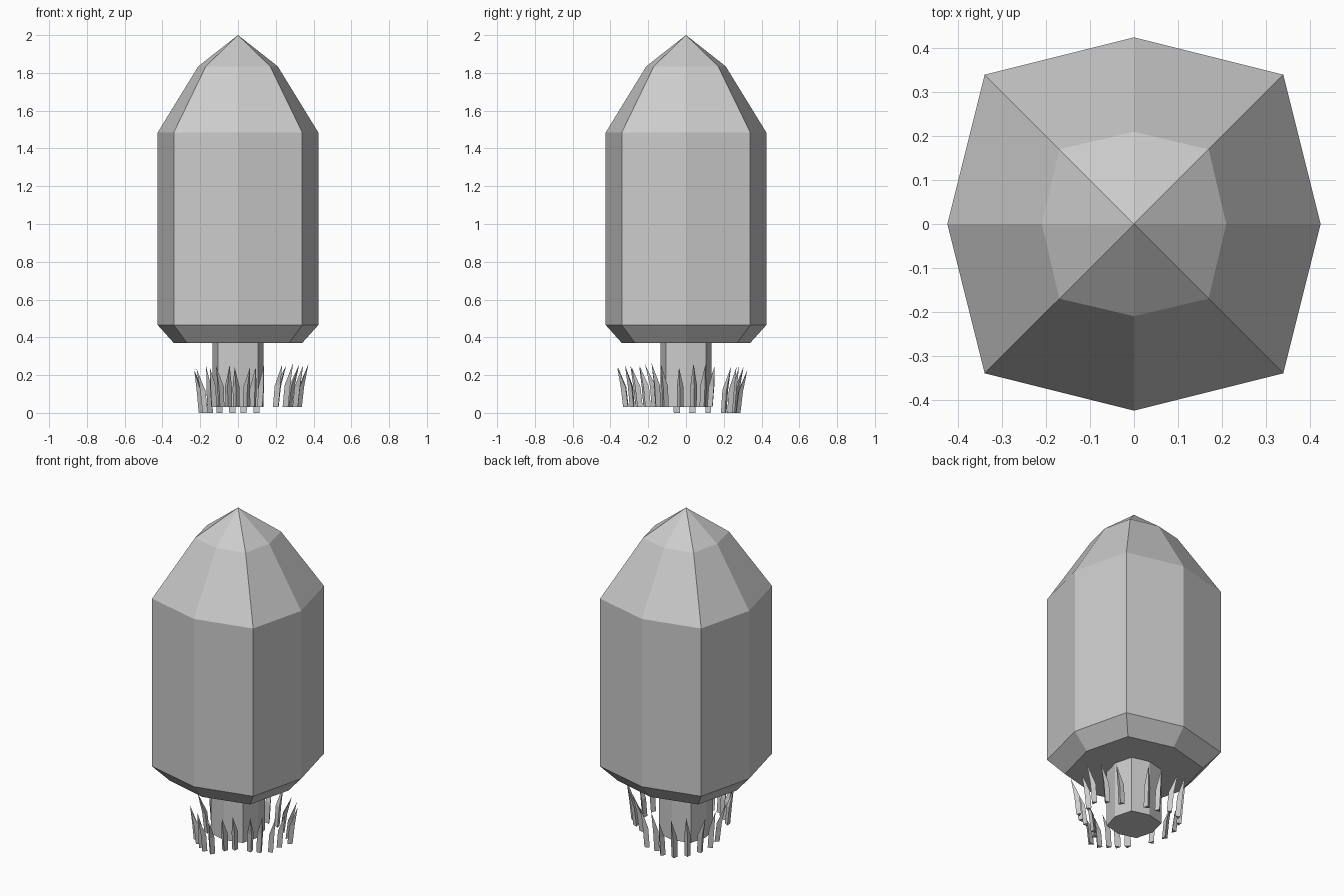
import bpy, bmesh, math, random
from mathutils import Vector

if "Cube" in bpy.data.objects:
    bpy.data.objects.remove(bpy.data.objects["Cube"])

random.seed(4)

def make_object(name, bm):
    bmesh.ops.recalc_face_normals(bm, faces=bm.faces)
    mesh = bpy.data.meshes.new(name)
    bm.to_mesh(mesh)
    bm.free()
    obj = bpy.data.objects.new(name, mesh)
    bpy.context.collection.objects.link(obj)
    return obj

def bridge(bm, a, b):
    n = len(a)
    for i in range(n):
        bm.faces.new((a[i], a[(i + 1) % n], b[(i + 1) % n], b[i]))

def fan(bm, ring, point):
    tip = bm.verts.new(point)
    for i in range(len(ring)):
        bm.faces.new((ring[i], ring[(i + 1) % len(ring)], tip))

def octagon(bm, axis, diag, z):
    # Bulged square: side midpoints at axis, corners at (diag, diag)
    ring = []
    for i in range(8):
        a = i * math.pi / 4
        r = axis if i % 2 == 0 else diag * math.sqrt(2)
        ring.append(bm.verts.new((r * math.cos(a), r * math.sin(a), z)))
    return ring

def stacked(name, levels, apex=None):
    bm = bmesh.new()
    rings = [octagon(bm, *lv) for lv in levels]
    for a, b in zip(rings, rings[1:]):
        bridge(bm, a, b)
    bm.faces.new(rings[0])
    if apex:
        fan(bm, rings[-1], (0, 0, apex))
    else:
        bm.faces.new(rings[-1])
    return make_object(name, bm)

# Tree crown and trunk
stacked("crown", [(0.34, 0.27, 0.37), (0.425, 0.34, 0.465),
                  (0.425, 0.34, 1.485), (0.21, 0.17, 1.835)], 2.0)
stacked("trunk", [(0.135, 0.107, 0.03), (0.135, 0.107, 0.38)])

def add_blade(bm, x, y, z, height):
    # Three-sided blade that bends outward to a point
    out = Vector((x, y, 0)).normalized()
    side = Vector((-out.y, out.x, 0))
    lean = random.uniform(0.04, 0.06)
    skew = random.uniform(-0.015, 0.015)
    rings = []
    for t, w, shift in ((0, 0.017, 0), (0.5, 0.018, 0.25)):
        c = Vector((x, y, z + t * height)) + out * lean * shift
        rings.append([bm.verts.new(c + d) for d in
                      (side * w - out * 0.006, -side * w - out * 0.006, out * 0.018)])
    bridge(bm, *rings)
    bm.faces.new(rings[0])
    fan(bm, rings[1], Vector((x, y, z + height)) + out * lean + side * skew)

def grass(name, spots, z, top):
    bm = bmesh.new()
    for x, y in spots:
        add_blade(bm, x, y, z, top - z - random.uniform(0, 0.025))
    make_object(name, bm)

# Grass tufts around the trunk
grass("grass_back", [(0.10, 0.23), (0.03, 0.24), (-0.03, 0.27), (-0.10, 0.255),
                     (-0.15, 0.20), (-0.18, 0.12), (-0.19, 0.035), (-0.17, -0.05)], 0.0, 0.25)
grass("grass_front", [(-0.13, -0.21), (-0.09, -0.25), (-0.05, -0.28), (-0.01, -0.31),
                      (0.045, -0.315), (0.08, -0.24), (0.12, -0.20)], 0.03, 0.265)
grass("grass_right", [(0.20, -0.17), (0.25, -0.15), (0.30, -0.11), (0.30, -0.03),
                      (0.32, 0.04), (0.27, 0.09), (0.20, 0.13)], 0.03, 0.265)
